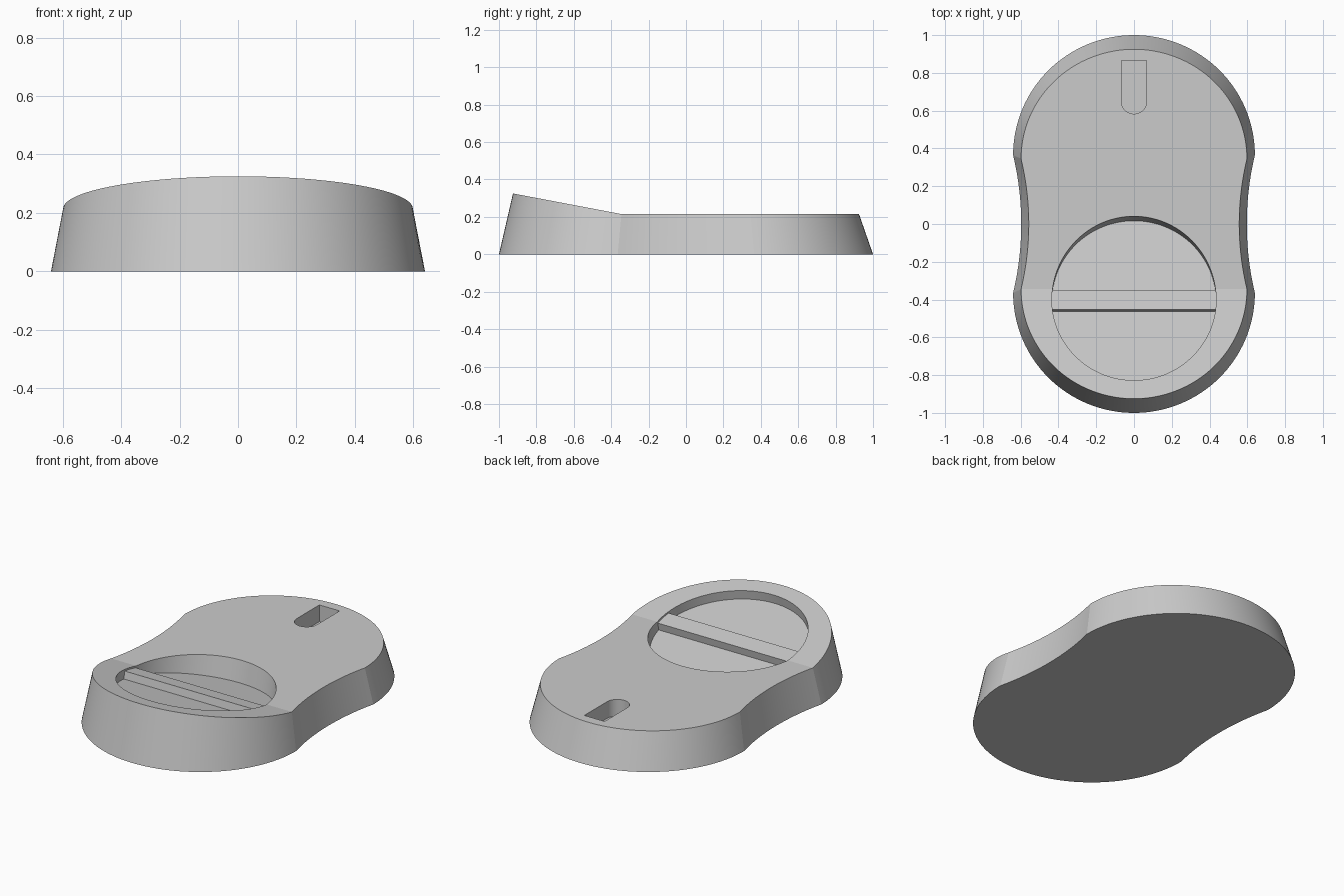
import bpy, bmesh
from math import sin, cos, pi, asin, atan
from mathutils import Matrix

if "Cube" in bpy.data.objects:
    bpy.data.objects.remove(bpy.data.objects["Cube"])

grey = bpy.data.materials.new("light_grey")
grey.use_nodes = True
colour = (0.6, 0.6, 0.6, 1)
grey.diffuse_color = colour
grey.node_tree.nodes["Principled BSDF"].inputs["Base Color"].default_value = colour

FOLD, SLOPE, TOP = -0.345, 0.19, 0.215
RADIUS, DEPTH = 0.435, 0.055


def make_object(name, bm):
    bmesh.ops.recalc_face_normals(bm, faces=bm.faces)
    mesh = bpy.data.meshes.new(name)
    bm.to_mesh(mesh)
    bm.free()
    obj = bpy.data.objects.new(name, mesh)
    bpy.context.collection.objects.link(obj)
    mesh.materials.append(grey)
    return obj


def prism(name, outline, low, high, matrix=Matrix()):
    bm = bmesh.new()
    face = bm.faces.new([bm.verts.new((x, y, low)) for x, y in outline])
    new = bmesh.ops.extrude_face_region(bm, geom=[face])["geom"]
    for v in new:
        if isinstance(v, bmesh.types.BMVert):
            v.co.z = high
    bm.transform(matrix)
    return make_object(name, bm)


def arc(radius, start, end, steps, cx=0, cy=0, ry=None):
    ry = ry or radius
    angles = [start + (end - start) * i / steps for i in range(steps + 1)]
    return [(cx + radius * cos(a), cy + ry * sin(a)) for a in angles]


def body_outline(rx, ry, cy, waist):
    # Round back, concave left-hand waist, round front, concave right-hand waist
    sag = rx - waist
    r = (cy * cy + sag * sag) / (2 * sag)
    h = asin(cy / r)
    back = arc(rx, 0, pi, 64, cy=cy, ry=ry)
    side = arc(r, h, -h, 20, cx=-waist - r)[1:-1]
    half = back + side
    return half + [(-x, -y) for x, y in half]


# Waisted body: tapered walls, with the front of the top folded upwards
bm = bmesh.new()
lower = [bm.verts.new((x, y, 0)) for x, y in body_outline(0.64, 0.635, 0.365, 0.597)]
upper = [bm.verts.new((x, y, TOP + SLOPE * max(0, FOLD - y)))
         for x, y in body_outline(0.598, 0.58, -FOLD, 0.557)]
n = len(lower)
for i in range(n):
    j = (i + 1) % n
    bm.faces.new((lower[i], lower[j], upper[j], upper[i]))
bm.faces.new(lower)
k = n // 2
bm.faces.new(upper[k:k + 65])
bm.faces.new(upper[k + 64:] + upper[:k + 1])
body = make_object("body", bm)

# Round recess square to the sloping face
tilt = (Matrix.Translation((0, -0.4, TOP + SLOPE * (FOLD + 0.4)))
        @ Matrix.Rotation(-atan(SLOPE), 4, "X"))
recess = prism("recess_cutter", arc(RADIUS, 0, 2 * pi, 128)[:-1], -DEPTH, 0.3, tilt)

# Slot with a rounded front end
slot = prism("slot_cutter", [(0.067, 0.865), (-0.067, 0.865)]
             + arc(0.067, pi, 2 * pi, 24, cy=0.65), 0.115, 0.4)

for cutter in (recess, slot):
    cutter.hide_render = True
    cutter.hide_set(True)
    mod = body.modifiers.new(cutter.name, "BOOLEAN")
    mod.operation, mod.solver, mod.object = "DIFFERENCE", "EXACT", cutter

# Raised bar across the recess
a = asin(0.053 / RADIUS)
bar = prism("grip_bar", arc(RADIUS, -a, a, 8) + arc(RADIUS, pi - a, pi + a, 8),
            -DEPTH - 0.01, -0.01, tilt)

# Apply the cuts, then smooth the curved walls
bpy.context.view_layer.objects.active = body
bpy.ops.object.select_all(action="DESELECT")
body.select_set(True)
for name in [m.name for m in body.modifiers]:
    bpy.ops.object.modifier_apply(modifier=name)
for cutter in (recess, slot):
    bpy.data.objects.remove(cutter)
bar.select_set(True)
bpy.ops.object.shade_smooth_by_angle(angle=0.14)
